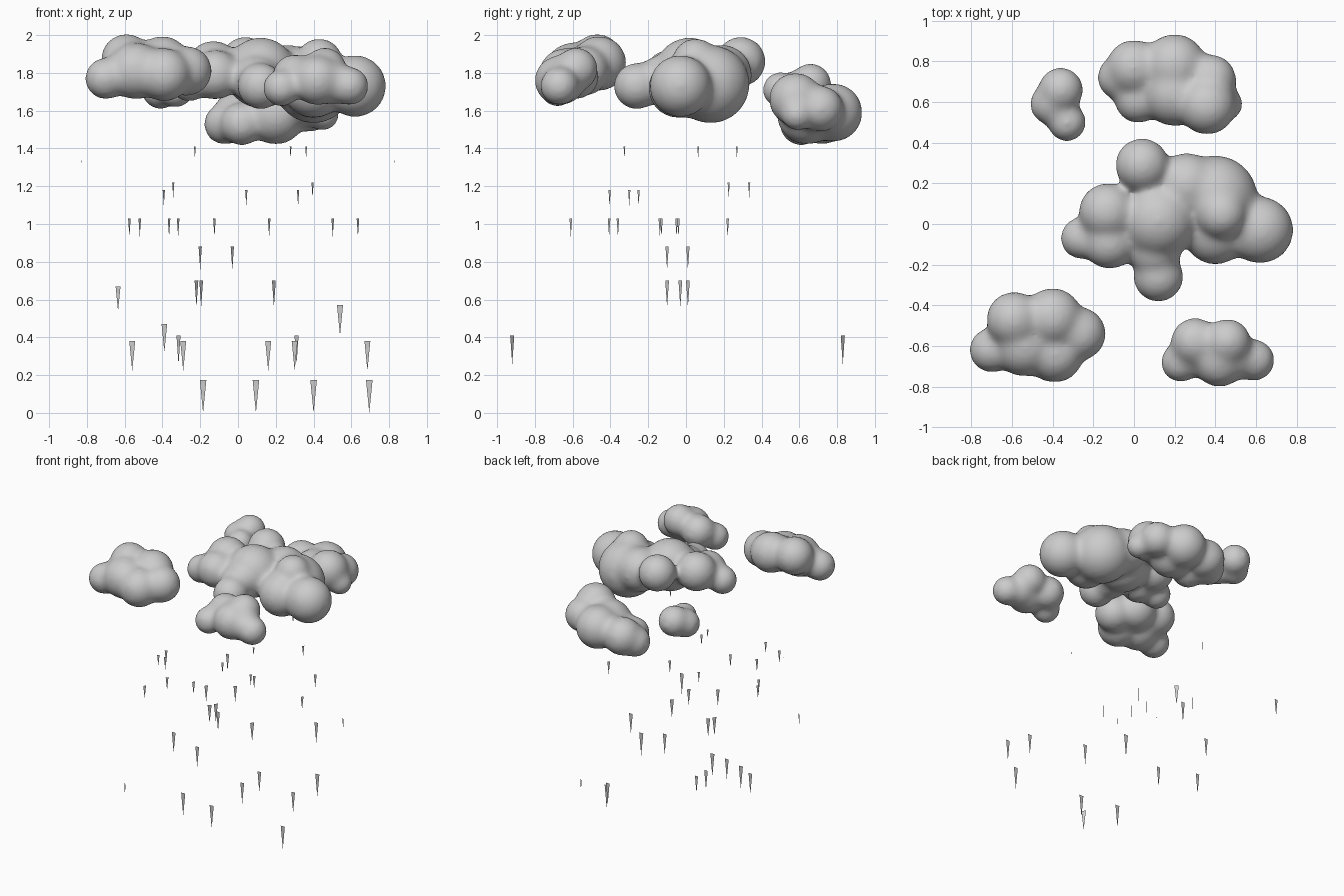
import bpy, bmesh, math, random
from mathutils import Matrix

if "Cube" in bpy.data.objects:
    bpy.data.objects.remove(bpy.data.objects["Cube"])

random.seed(4)


def add_object(name, me):
    ob = bpy.data.objects.new(name, me)
    bpy.context.collection.objects.link(ob)
    return ob


def cloud(name, *puffs):
    """Blend overlapping puffs (x, y, z, radius) into one soft cloud."""
    bm = bmesh.new()
    for x, y, z, r in puffs:
        # small puffs shrink more when softened, so start them larger
        bmesh.ops.create_icosphere(bm, subdivisions=4, radius=r + 0.0017 / r,
                                   matrix=Matrix.Translation((x, y, z)))
    me = bpy.data.meshes.new(name)
    bm.to_mesh(me)
    bm.free()
    ob = add_object(name, me)
    blend = ob.modifiers.new("blend", 'REMESH')
    blend.mode = 'VOXEL'
    blend.voxel_size = 0.014
    blend.use_smooth_shade = True
    soften = ob.modifiers.new("soften", 'SMOOTH')
    soften.factor = 0.5
    soften.iterations = 40


def rain(name, top, turn, *spots, scale=1.0):
    """One layer of flat triangular drops; they grow as they fall."""
    length = min(0.19 - 0.09 * top, top) * scale
    half = 0.1 * length
    dx, dy = half * math.cos(math.radians(turn)), half * math.sin(math.radians(turn))
    verts, faces = [], []
    for x, y in spots:
        n = len(verts)
        verts += [(x - dx, y - dy, top), (x, y, top - length), (x + dx, y + dy, top)]
        faces.append((n, n + 1, n + 2))
    me = bpy.data.meshes.new(name)
    me.from_pydata(verts, [], faces)
    add_object(name, me)


# Large middle cloud
cloud("main_cloud",
      (.62, -.03, 1.73, .155), (.40, .13, 1.74, .20), (.43, .05, 1.86, .11),
      (.40, -.04, 1.72, .15), (.12, .02, 1.80, .18), (.04, .29, 1.86, .12),
      (.12, -.26, 1.73, .11), (-.13, .06, 1.83, .13), (-.12, -.09, 1.79, .12),
      (-.26, -.07, 1.75, .085), (.26, .19, 1.79, .15), (.10, -.13, 1.76, .12))
# Cloud at the front left
cloud("front_left_cloud",
      (-.59, -.47, 1.87, .125), (-.40, -.46, 1.85, .135), (-.27, -.54, 1.81, .12),
      (-.39, -.64, 1.79, .13), (-.54, -.60, 1.81, .14), (-.70, -.62, 1.77, .095))
# Cloud at the front right
cloud("front_right_cloud",
      (.30, -.58, 1.78, .105), (.42, -.67, 1.76, .12), (.46, -.58, 1.82, .10),
      (.59, -.67, 1.73, .085), (.23, -.68, 1.72, .08), (.50, -.65, 1.75, .10))
# Low cloud at the back
cloud("back_cloud",
      (.00, .77, 1.57, .125), (.20, .78, 1.59, .145), (.38, .71, 1.61, .11),
      (.02, .61, 1.53, .10), (.20, .64, 1.58, .15), (.36, .58, 1.66, .13),
      (-.07, .72, 1.53, .095), (.45, .59, 1.58, .06))
# Small cloud at the back left
cloud("small_cloud",
      (-.36, .66, 1.74, .095), (-.41, .59, 1.71, .085), (-.33, .50, 1.71, .075))

# Lower drops: top height, turn, positions
rain("rain_1", .175, 0, (.695, -.45), (.40, .39), (.095, -.455), (-.185, -.40))
rain("rain_2", .38, 0, (-.56, .02), (-.29, -.08), (.16, .72), (.30, -.17), (.685, -.31))
rain("rain_3", .41, -45, (-.315, -.92), (.31, .83))
rain("rain_4", .47, 0, (-.39, .315))
rain("rain_5", .57, 0, (.54, -.72), scale=1.15)
rain("rain_6", .67, 0, (-.635, .78))
rain("rain_7", .70, 45, (-.22, -.03), (-.195, .01), (.19, -.10), scale=1.1)
rain("rain_8", .88, 45, (-.03, .01), (-.20, -.10), scale=1.1)

# Upper drops: small, scattered under the clouds
rain("rain_9", 1.03, 45, (-.575, -.05), (-.365, -.61), (.165, -.04), (.635, -.13))
for i, (top, count) in enumerate([(1.03, 4), (1.18, 3), (1.22, 2), (1.41, 3)], 10):
    spots = [(random.uniform(-.6, .6), random.uniform(-.5, .4)) for _ in range(count)]
    rain(f"rain_{i}", top, 45, *spots)
# Tiny outermost droplets
rain("rain_outer", 1.335, 45, (-.83, 0), (.83, -.1), scale=0.15)
